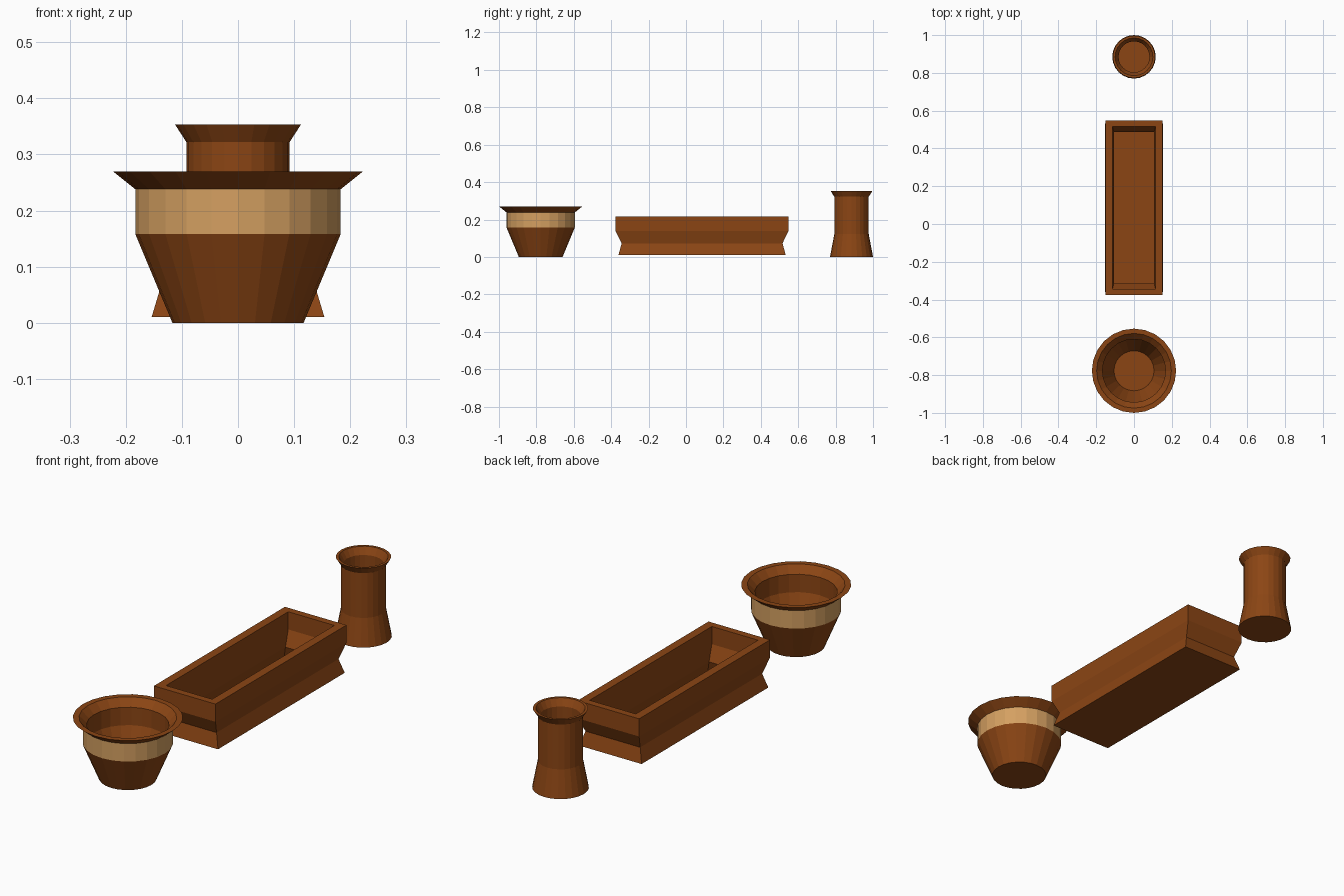
import bpy, math

if "Cube" in bpy.data.objects:
    bpy.data.objects.remove(bpy.data.objects["Cube"])


def material(name, rgb):
    m = bpy.data.materials.new(name)
    m.diffuse_color = (*rgb, 1)
    m.use_nodes = True
    m.node_tree.nodes["Principled BSDF"].inputs["Base Color"].default_value = m.diffuse_color
    return m


BROWN = material("brown_clay", (0.26, 0.06, 0.007))
TAN = material("tan_band", (0.66, 0.35, 0.12))


def loft(name, rings, y, tan_rows=()):
    """Skin a closed vessel through equal-length rings, from outer base to inner floor."""
    n = len(rings[0])
    verts = [p for ring in rings for p in ring]
    faces = [list(range(n))[::-1]]
    for r in range(len(rings) - 1):
        for i in range(n):
            j = (i + 1) % n
            faces.append([r * n + i, r * n + j, (r + 1) * n + j, (r + 1) * n + i])
    faces.append([(len(rings) - 1) * n + i for i in range(n)])
    me = bpy.data.meshes.new(name)
    me.from_pydata(verts, [], faces)
    me.materials.append(BROWN)
    if tan_rows:
        me.materials.append(TAN)
    for r in tan_rows:
        for i in range(n):
            me.polygons[1 + r * n + i].material_index = 1
    ob = bpy.data.objects.new(name, me)
    ob.location.y = y
    bpy.context.collection.objects.link(ob)
    return ob


def circle(r, z, n=24):
    return [(r * math.cos(2 * math.pi * i / n), r * math.sin(2 * math.pi * i / n), z)
            for i in range(n)]


def rectangle(hx, hy, z):
    return [(-hx, -hy, z), (hx, -hy, z), (hx, hy, z), (-hx, hy, z)]


# wide round pot with a tan band and flared rim
bowl = [(0.117, 0), (0.183, 0.158), (0.183, 0.238), (0.223, 0.27),
        (0.198, 0.27), (0.167, 0.238), (0.167, 0.158), (0.106, 0.015)]
loft("round_pot", [circle(r, z) for r, z in bowl], -0.777, tan_rows=[1])

# tall narrow pot with flared foot and rim
tall = [(0.115, 0), (0.092, 0.122), (0.092, 0.322), (0.112, 0.353),
        (0.1, 0.353), (0.082, 0.322), (0.082, 0.122), (0.1, 0.015)]
loft("tall_pot", [circle(r, z) for r, z in tall], 0.885)

# long rectangular planter with a pinched waist
trough = [(0.154, 0.447, 0.01), (0.135, 0.43, 0.073), (0.152, 0.462, 0.138),
          (0.152, 0.462, 0.217), (0.114, 0.431, 0.217), (0.114, 0.431, 0.138),
          (0.106, 0.4, 0.073), (0.122, 0.415, 0.025)]
loft("long_planter", [rectangle(*t) for t in trough], 0.086)
